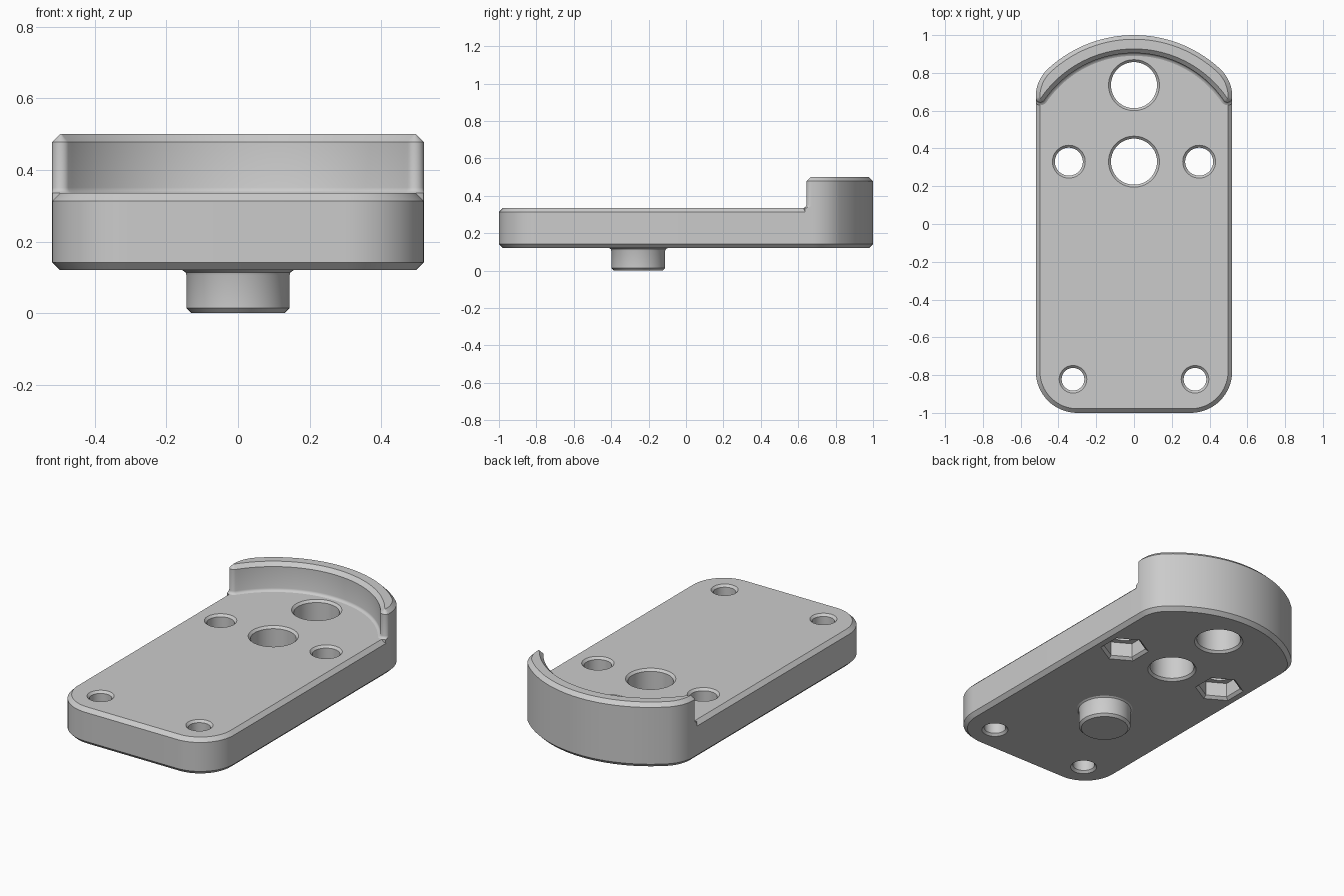
import bpy
import bmesh
from math import sin, cos, tau, pi, atan2, sqrt, radians

if "Cube" in bpy.data.objects:
    bpy.data.objects.remove(bpy.data.objects["Cube"], do_unlink=True)

# Single flat colour
grey = bpy.data.materials.new("light_grey")
grey.use_nodes = True
grey.diffuse_color = (0.6, 0.6, 0.6, 1)
bsdf = next(n for n in grey.node_tree.nodes if n.type == "BSDF_PRINCIPLED")
bsdf.inputs["Base Color"].default_value = grey.diffuse_color

# Main dimensions
HALF_W = 0.52
BOTTOM, TOP, WALL_TOP = 0.12, 0.335, 0.5
BEVEL = 0.022
ARC_Y, OUTER_R, INNER_R = 0.33, 0.67, 0.575
FRONT_R, REAR_R, TIP_R = 0.22, 0.2, 0.025
REAR_X = HALF_W - REAR_R
REAR_Y = ARC_Y + sqrt((OUTER_R - REAR_R) ** 2 - REAR_X ** 2)
REAR_ANGLE = atan2(REAR_Y - ARC_Y, REAR_X)
TIP_X = HALF_W - TIP_R
TIP_Y = ARC_Y + sqrt((INNER_R + TIP_R) ** 2 - TIP_X ** 2)
TIP_ANGLE = atan2(TIP_Y - ARC_Y, TIP_X)


def arc(x, y, r, start, end, steps=16):
    return [(x + r * cos(start + (end - start) * i / steps),
             y + r * sin(start + (end - start) * i / steps)) for i in range(steps + 1)]


def circle(x, y, r, sides=64, turn=0.0):
    return arc(x, y, r, turn, turn + tau, sides)[:-1]


def mirrored(half):
    """Close a right-hand half outline whose two ends lie on x = 0."""
    return half + [(-x, y) for x, y in reversed(half[1:-1])]


def rear_edge(d):
    """Rounded rear corner followed by the broad rear arc."""
    return (arc(REAR_X, REAR_Y, REAR_R - d, 0, REAR_ANGLE)
            + arc(0, ARC_Y, OUTER_R - d, REAR_ANGLE, pi / 2, 24)[1:])


def plate_outline(d):
    corner = arc(HALF_W - FRONT_R, FRONT_R - 1, FRONT_R - d, -pi / 2, 0)
    return mirrored([(0, d - 1)] + corner + rear_edge(d))


def wall_outline(d):
    inner = arc(0, ARC_Y, INNER_R + d, pi / 2, TIP_ANGLE, 32)
    tip = arc(TIP_X, TIP_Y, TIP_R - d, TIP_ANGLE - pi, 0)[1:]
    half = inner + [(min(x, HALF_W), y) for x, y in tip]
    return mirrored(half + rear_edge(max(d, 0)))


def loft(name, rings):
    """Skin a closed solid through (outline, z) rings, bottom to top."""
    bm = bmesh.new()
    loops = [[bm.verts.new((x, y, z)) for x, y in outline] for outline, z in rings]
    bm.faces.new(loops[0][::-1])
    bm.faces.new(loops[-1])
    for low, high in zip(loops, loops[1:]):
        for i in range(len(low)):
            j = (i + 1) % len(low)
            bm.faces.new((low[i], low[j], high[j], high[i]))
    bmesh.ops.recalc_face_normals(bm, faces=bm.faces)
    mesh = bpy.data.meshes.new(name)
    bm.to_mesh(mesh)
    bm.free()
    mesh.materials.append(grey)
    obj = bpy.data.objects.new(name, mesh)
    bpy.context.collection.objects.link(obj)
    return obj


def activate(obj):
    bpy.ops.object.select_all(action="DESELECT")
    obj.select_set(True)
    bpy.context.view_layer.objects.active = obj


def cut(target, cutter):
    cutter.hide_render = True
    mod = target.modifiers.new("cut", "BOOLEAN")
    mod.operation = "DIFFERENCE"
    mod.solver = "EXACT"
    mod.object = cutter
    activate(target)
    bpy.ops.object.modifier_apply(modifier=mod.name)
    bpy.data.objects.remove(cutter, do_unlink=True)


# Base plate with chamfered rims
plate = loft("base_plate", [
    (plate_outline(BEVEL), BOTTOM), (plate_outline(0), BOTTOM + BEVEL),
    (plate_outline(0), TOP - BEVEL), (plate_outline(BEVEL), TOP)])

# Through holes, countersunk at both ends
C, E = 0.013, 0.01
holes = [(0, 0.735, 0.122), (0, 0.33, 0.122)]
for side in (-1, 1):
    holes += [(side * 0.345, 0.33, 0.074), (side * 0.323, -0.822, 0.06)]
for x, y, r in holes:
    cut(plate, loft("hole_cutter", [
        (circle(x, y, r + C + E), BOTTOM - E), (circle(x, y, r), BOTTOM + C),
        (circle(x, y, r), TOP - C), (circle(x, y, r + C + E), TOP + E)]))

# Hexagonal nut pockets underneath
for side in (-1, 1):
    def hexagon(r):
        return circle(side * 0.345, 0.33, r, 6, pi / 6)
    cut(plate, loft("nut_pocket_cutter", [
        (hexagon(0.147), BOTTOM - E), (hexagon(0.117), BOTTOM + 0.015),
        (hexagon(0.117), BOTTOM + 0.1)]))

# Curved rear wall, flared where it meets the plate
wall = loft("rear_wall", [
    (wall_outline(-0.015), TOP - BEVEL), (wall_outline(-0.015), TOP),
    (wall_outline(-0.006), TOP + 0.004), (wall_outline(-0.002), TOP + 0.009),
    (wall_outline(0), TOP + 0.016), (wall_outline(0), WALL_TOP - BEVEL),
    (wall_outline(BEVEL), WALL_TOP)])

# Round locating boss below the plate
boss = loft("locating_boss", [
    (circle(0, -0.255, r), z) for r, z in (
        (0.13, 0), (0.144, 0.014), (0.144, 0.106), (0.147, 0.114),
        (0.156, BOTTOM), (0.156, BOTTOM + 0.01))])

for obj in (plate, wall, boss):
    activate(obj)
    bpy.ops.object.shade_smooth_by_angle(angle=radians(30))
